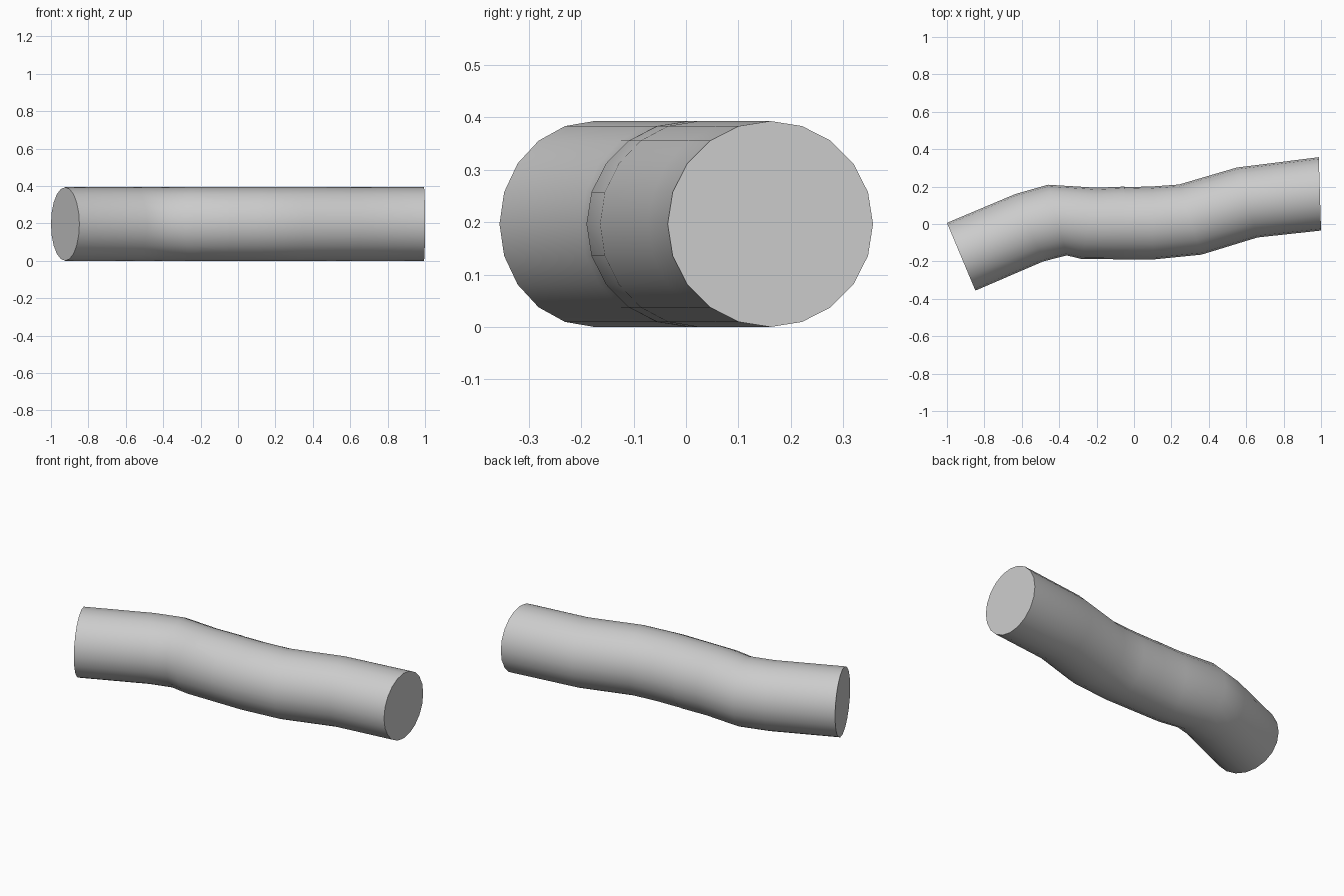
import bpy, bmesh, math
from mathutils import Vector

if "Cube" in bpy.data.objects:
    bpy.data.objects.remove(bpy.data.objects["Cube"])

SIDES, R = 20, 0.1965


def tube(name, rings, cap_index):
    """Skin round rings, each given by its back and front point in plan."""
    bm = bmesh.new()
    loops = []
    for back, front in rings:
        b, f = Vector((*back, R)), Vector((*front, R))
        mid, half = (b + f) / 2, (b - f) / 2
        loops.append([bm.verts.new(mid + half * math.cos(a) + Vector((0, 0, R * math.sin(a))))
                      for a in (2 * math.pi * i / SIDES for i in range(SIDES))])
    for p, q in zip(loops, loops[1:]):
        for i in range(SIDES):
            j = (i + 1) % SIDES
            bm.faces.new((p[i], p[j], q[j], q[i]))
    bm.faces.new(loops[cap_index])
    bmesh.ops.recalc_face_normals(bm, faces=bm.faces)
    me = bpy.data.meshes.new(name)
    bm.to_mesh(me)
    bm.free()
    ob = bpy.data.objects.new(name, me)
    bpy.context.collection.objects.link(ob)
    bpy.ops.object.select_all(action='DESELECT')
    ob.select_set(True)
    bpy.context.view_layer.objects.active = ob
    bpy.ops.object.shade_smooth_by_angle(angle=math.radians(40))
    return ob


# Left half of the bent log, closed at its outer end
tube("left_log", [((-1.0, 0.006), (-0.848, -0.356)),
                  ((-0.635, 0.16), (-0.485, -0.2)),
                  ((-0.46, 0.21), (-0.36, -0.168)),
                  ((-0.20, 0.194), (-0.28, -0.187)),
                  ((-0.05, 0.2), (-0.05, -0.189))], 0)

# Right half, overlapping the left one in the middle
tube("right_log", [((-0.20, 0.192), (-0.20, -0.187)),
                   ((0.10, 0.201), (0.10, -0.19)),
                   ((0.24, 0.211), (0.36, -0.164)),
                   ((0.55, 0.302), (0.66, -0.072)),
                   ((0.988, 0.357), (1.0, -0.035))], -1)
